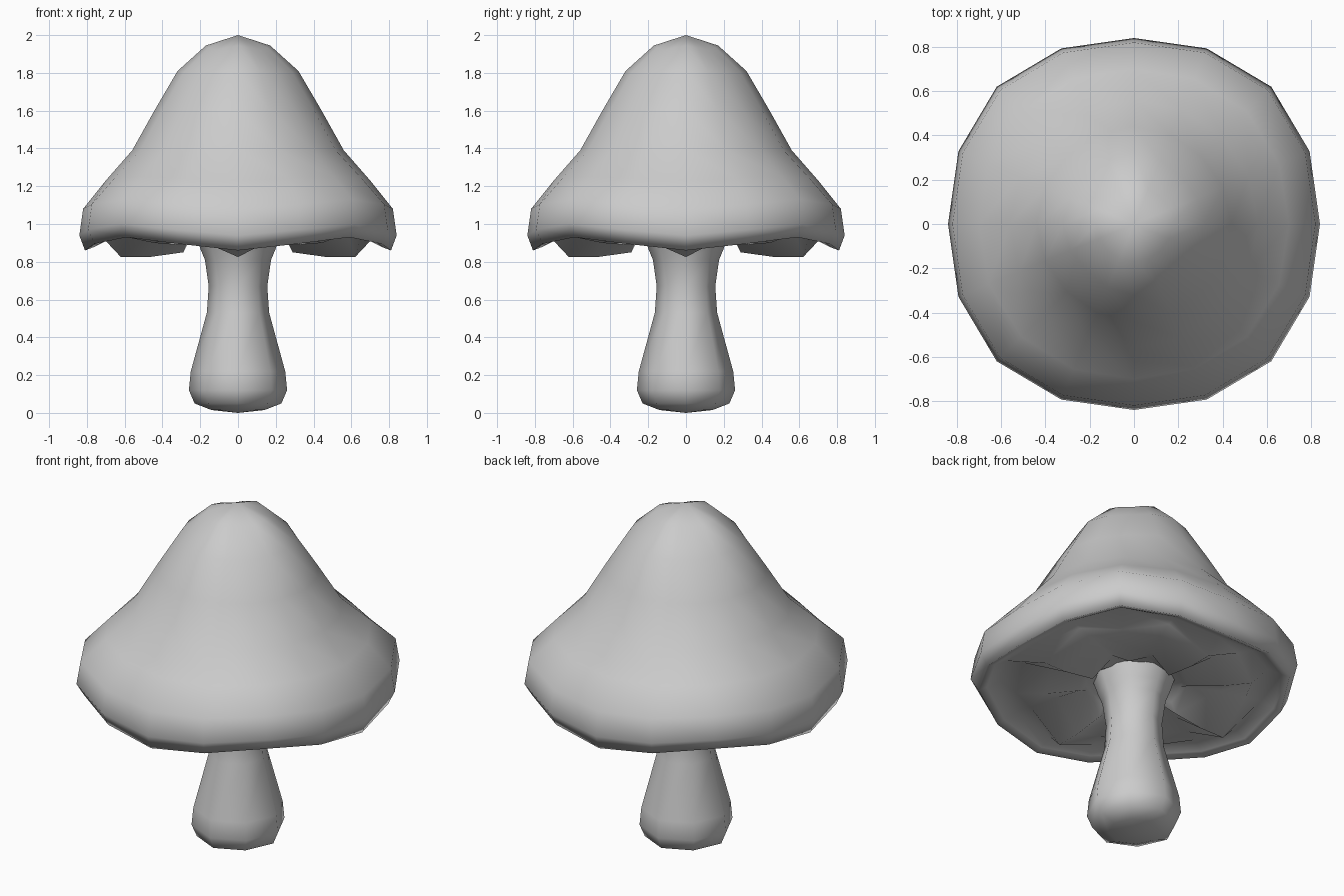
import bpy, bmesh
from math import cos, sin, pi

if "Cube" in bpy.data.objects:
    bpy.data.objects.remove(bpy.data.objects["Cube"])


def lathe(name, rows, sides):
    """Rows are (axis radius, axis z, diagonal radius, diagonal z[, in-between z]).
    Zero radius rows become poles."""
    bm = bmesh.new()
    rings = []
    for row in rows:
        r0, z0, r1, z1 = row[:4]
        if r0 == 0:
            rings.append([bm.verts.new((0, 0, z0))])
            continue
        ring = []
        for i in range(sides):
            a = 2 * pi * i / sides
            t = (1 - cos(4 * a)) / 2
            r, z = r0 + (r1 - r0) * t, z0 + (z1 - z0) * t
            if len(row) > 4 and i % 2:
                z = row[4]
            ring.append(bm.verts.new((r * cos(a), r * sin(a), z)))
        rings.append(ring)
    for a, b in zip(rings, rings[1:]):
        for i in range(sides):
            j = (i + 1) % sides
            if len(a) == 1:
                bm.faces.new((a[0], b[i], b[j]))
            elif len(b) == 1:
                bm.faces.new((a[i], b[0], a[j]))
            else:
                bm.faces.new((a[i], b[i], b[j], a[j]))
    bmesh.ops.recalc_face_normals(bm, faces=bm.faces)
    for f in bm.faces:
        f.smooth = True
    mesh = bpy.data.meshes.new(name)
    bm.to_mesh(mesh)
    bm.free()
    ob = bpy.data.objects.new(name, mesh)
    bpy.context.collection.objects.link(ob)
    return ob


# Cap: bell-shaped top, rim that lifts on the diagonals, ridged underside
lathe("cap", [
    (0, 2.0, 0, 2.0),
    (0.17, 1.945, 0.17, 1.92),
    (0.32, 1.81, 0.30, 1.80),
    (0.44, 1.605, 0.43, 1.60),
    (0.56, 1.39, 0.56, 1.39),
    (0.70, 1.23, 0.72, 1.25),
    (0.82, 1.08, 0.855, 1.13),
    (0.84, 0.94, 0.877, 1.00),
    (0.81, 0.86, 0.835, 0.93),
    (0.77, 0.875, 0.79, 0.945),
    (0.70, 0.91, 0.72, 0.98),
    # eight gill ridges with valleys in between
    (0.62, 0.825, 0.63, 0.90, 0.95),
    (0.47, 0.825, 0.47, 0.89, 0.965),
    (0.29, 0.85, 0.29, 0.90, 0.96),
    (0.26, 0.91, 0.26, 0.93, 0.95),
    (0.19, 0.95, 0.19, 0.95),
], 16)

# Stem: bulbous foot, narrow waist, flare into the cap
stem = [(0, 0.0), (0.14, 0.015), (0.23, 0.05), (0.26, 0.12), (0.25, 0.22),
        (0.165, 0.53), (0.155, 0.67), (0.175, 0.81), (0.20, 0.87), (0.23, 0.96)]
lathe("stem", [(r, z, r * 0.97, z) for r, z in stem], 8)
